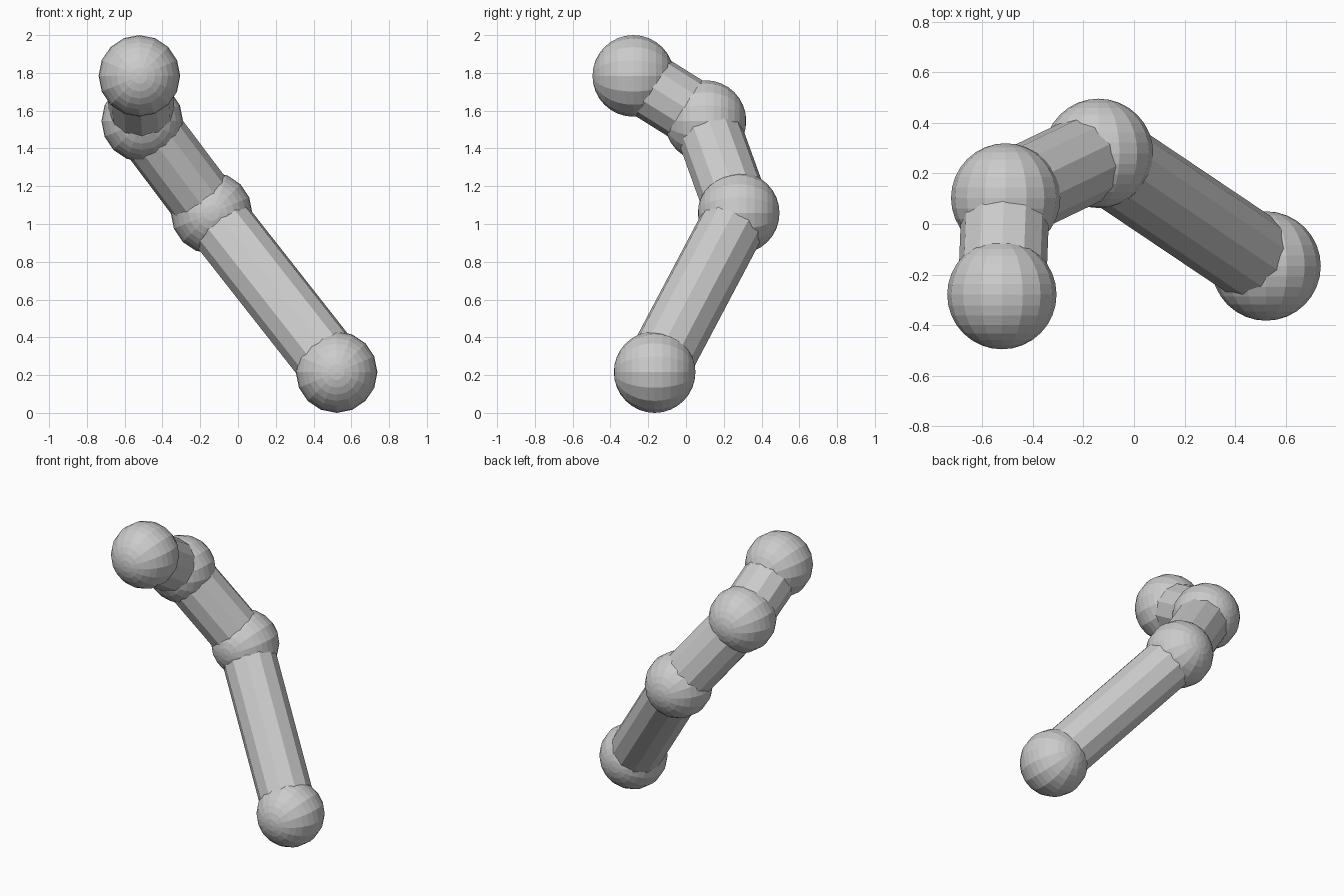
import bpy
from math import pi
from mathutils import Vector

if "Cube" in bpy.data.objects:
    bpy.data.objects.remove(bpy.data.objects["Cube"])

BALL_R = 0.216
ROD_R = 0.174

# joint centres from the lowest ball to the highest
joints = [Vector(p) for p in (
    (0.522, -0.166, 0.216),
    (-0.14, 0.279, 1.058),
    (-0.507, 0.103, 1.545),
    (-0.522, -0.279, 1.784),
)]


def ball(name, centre):
    # poles lie along the y axis
    bpy.ops.mesh.primitive_uv_sphere_add(
        segments=16, ring_count=16, radius=BALL_R,
        location=centre, rotation=(pi / 2, 0, 0))
    bpy.context.object.name = name


def rod(name, a, b):
    axis = b - a
    bpy.ops.mesh.primitive_cylinder_add(
        vertices=12, radius=ROD_R, depth=axis.length, location=(a + b) / 2)
    obj = bpy.context.object
    obj.name = name
    obj.rotation_mode = 'QUATERNION'
    obj.rotation_quaternion = Vector((0, 0, 1)).rotation_difference(axis)


# balls at the joints
for i, p in enumerate(joints):
    ball(f"joint_ball_{i + 1}", p)

# rods between neighbouring joints
for i, (a, b) in enumerate(zip(joints, joints[1:])):
    rod(f"link_rod_{i + 1}", a, b)
